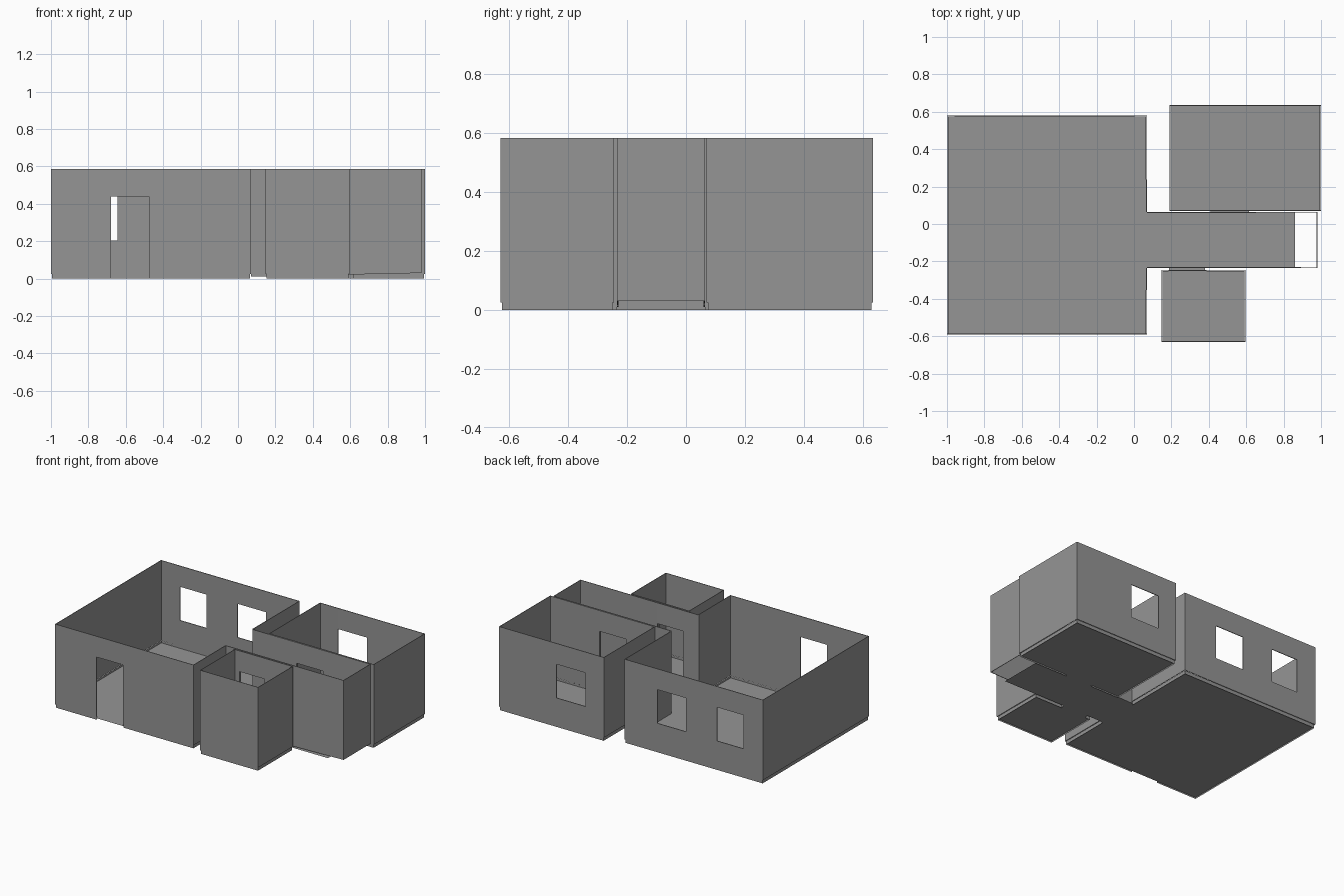
import bpy
import bmesh

TOP, SILL, HEAD, BASE, INSET = 0.585, 0.205, 0.44, 0.025, 0.005

cube = bpy.data.objects.get("Cube")
if cube:
    bpy.data.objects.remove(cube)

grey = bpy.data.materials.new("plain_grey")
grey.use_nodes = True
colour = (0.3, 0.3, 0.3, 1)
grey.diffuse_color = colour
grey.node_tree.nodes["Principled BSDF"].inputs["Base Color"].default_value = colour


def make_object(name, bm, thickness=0):
    bmesh.ops.remove_doubles(bm, verts=bm.verts, dist=0.0005)
    mesh = bpy.data.meshes.new(name)
    bm.to_mesh(mesh)
    bm.free()
    mesh.materials.append(grey)
    obj = bpy.data.objects.new(name, mesh)
    bpy.context.scene.collection.objects.link(obj)
    if thickness:
        mod = obj.modifiers.new("thickness", "SOLIDIFY")
        mod.thickness = thickness
        mod.offset = -1
    return obj


def panels(name, path, openings, levels, thickness=0, bottom=None):
    """Upright panels along a counterclockwise path, with openings left out.
    openings: {segment: [(low, high, sill)]}, measured along the world axis."""
    bm = bmesh.new()
    for i, (p, q) in enumerate(zip(path, path[1:])):
        axis = 0 if abs(q[0] - p[0]) > abs(q[1] - p[1]) else 1
        gaps = openings.get(i, [])
        cuts = {p[axis], q[axis]} | {v for g in gaps for v in g[:2]}
        cuts = sorted(cuts, reverse=q[axis] < p[axis])
        for a, b in zip(cuts, cuts[1:]):
            for lo, hi in zip(levels, levels[1:]):
                mu, mz = (a + b) / 2, (lo + hi) / 2
                if any(g[0] < mu < g[1] and g[2] < mz < HEAD for g in gaps):
                    continue
                corners = []
                for u, z in ((a, lo), (b, lo), (b, hi), (a, hi)):
                    x, y = (u, p[1]) if axis == 0 else (p[0], u)
                    if bottom and z == levels[0]:
                        z = bottom(x)
                    corners.append(bm.verts.new((x, y, z)))
                bm.faces.new(corners)
    return make_object(name, bm, thickness)


def floor(name, x0, x1, y0, y1, z=0.01):
    bm = bmesh.new()
    bm.faces.new([bm.verts.new((x, y, z)) for x, y in
                  ((x0, y0), (x1, y0), (x1, y1), (x0, y1))])
    return make_object(name, bm)


def room(name, path, openings):
    """Walls, recessed base strip and floor of one room."""
    xs, ys = [p[0] for p in path], [p[1] for p in path]
    x0, x1, y0, y1 = min(xs), max(xs), min(ys), max(ys)
    panels(name + "_walls", path, openings, [BASE, SILL, HEAD, TOP], INSET)
    inner = [(x + (INSET if x == x0 else -INSET),
              y + (INSET if y == y0 else -INSET if y == y1 else 0)) for x, y in path]
    panels(name + "_base_strip", inner, openings, [0, BASE])
    floor(name + "_floor", x0 + INSET, x1 - INSET, y0 + INSET, y1 - INSET)


def rectangle(x0, x1, y0, y1):
    return [(x0, y0), (x1, y0), (x1, y1), (x0, y1), (x0, y0)]


# Large room, open to the corridor on its left side
room("large_room",
     [(0.07, 0.065), (0.07, 0.58), (-1, 0.58), (-1, -0.59), (0.07, -0.59), (0.07, -0.235)],
     {1: [(-0.85, -0.645, SILL), (-0.405, -0.185, SILL)], 3: [(-0.68, -0.475, 0)]})

# Back room with one window and a door to the corridor
back_door = (0.41, 0.615, 0)
room("back_room", rectangle(0.19, 1, 0.07, 0.635),
     {0: [back_door], 2: [(0.33, 0.555, SILL)]})

# Small front room with a door to the corridor
small_door = (0.186, 0.38, 0)
room("small_room", rectangle(0.147, 0.597, -0.63, -0.245), {2: [small_door]})

# Corridor, whose walls rise slightly off the ground toward the far end
panels("corridor_walls",
       [(0.07, -0.235), (0.98, -0.235), (0.98, 0.065), (0.07, 0.065)],
       {0: [small_door], 2: [back_door]}, [BASE, SILL, HEAD, TOP], INSET,
       bottom=lambda x: 0.01 + 0.02 * (x - 0.07) / 0.91)
floor("corridor_floor", 0.06, 0.86, -0.235, 0.065)

# Floor strips through the doorways
floor("back_threshold", back_door[0], back_door[1], 0.065, 0.075)
floor("small_threshold", small_door[0], small_door[1], -0.25, -0.235)
